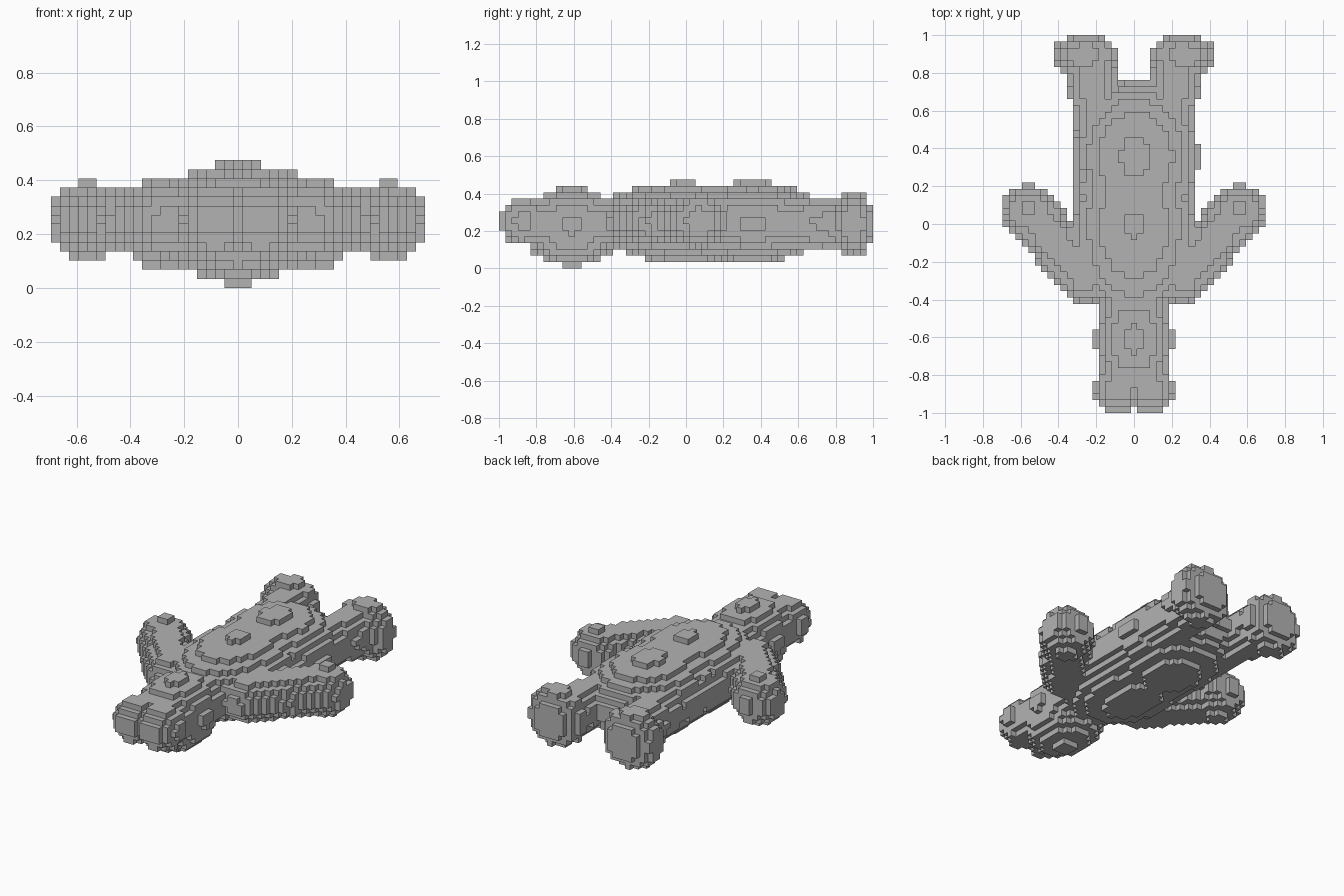
import bpy, bmesh
from mathutils import Vector

cube = bpy.data.objects.get("Cube")
if cube:
    bpy.data.objects.remove(cube, do_unlink=True)

V = 2 / 59                   # edge length of one block
NX, NY, NZ = 20, 29, 14      # half width, half length, layer count

grey = bpy.data.materials.new("plain_grey")
grey.use_nodes = True
colour = (0.45, 0.45, 0.45, 1)
grey.diffuse_color = colour
grey.node_tree.nodes["Principled BSDF"].inputs["Base Color"].default_value = colour


def blob(centre, radii, end=None):
    """Rounded volume: an ellipsoid, swept to a second centre if given."""
    return Vector(centre), Vector(end or centre), Vector(radii)


def inside(p, shape):
    a, b, r = shape
    axis = b - a
    t = 0
    if axis.length > 0:
        t = min(1, max(0, (p - a).dot(axis) / axis.length_squared))
    d = p - a - axis * t
    return sum((d[i] / r[i]) ** 2 for i in range(3)) <= 1


def mirrored(shape):
    flip = Vector((-1, 1, 1))
    a, b, r = shape
    return a * flip, b * flip, r


# Body volumes, part by part
parts = {
    "torso": [
        blob((0, -0.01, 0.247), (0.33, 0.50, 0.213)),     # chest
        blob((0, 0.175, 0.247), (0.325, 0.40, 0.20)),     # waist
        blob((0.01, 0.36, 0.247), (0.335, 0.40, 0.218)),  # hips
    ],
    "head": [
        blob((0, -0.61, 0.222), (0.208, 0.27, 0.21)),
        blob((0, -0.35, 0.24), (0.195, 0.10, 0.135), (0, -0.80, 0.25)),
    ],
}
limbs = {
    "ear": [blob((0.085, -0.87, 0.25), (0.13, 0.13, 0.13))],
    "arm": [
        blob((0.26, -0.28, 0.25), (0.14, 0.14, 0.125), (0.55, 0.06, 0.25)),
        blob((0.56, 0.07, 0.25), (0.14, 0.14, 0.145)),    # hand
    ],
    "leg": [
        blob((0.18, 0.50, 0.24), (0.133, 0.13, 0.135), (0.235, 0.88, 0.24)),
        blob((0.26, 0.895, 0.238), (0.175, 0.115, 0.175)),  # foot
    ],
}
for name, shapes in limbs.items():
    parts["left_" + name] = shapes
    parts["right_" + name] = [mirrored(s) for s in shapes]

# Fill the block grid; each block belongs to the first part that holds it
cells = {}
for i in range(-NX, NX + 1):
    for j in range(-NY, NY + 1):
        for k in range(NZ):
            p = Vector((i, j, k + 0.5)) * V
            for name, shapes in parts.items():
                if any(inside(p, s) for s in shapes):
                    cells[i, j, k] = name
                    break


def build_part(name):
    """Make the exposed block faces of one part."""
    bm = bmesh.new()
    corners = {}

    def corner(c):
        key = tuple(round(2 * x) for x in c)
        if key not in corners:
            corners[key] = bm.verts.new(c * V)
        return corners[key]

    for cell, owner in cells.items():
        if owner != name:
            continue
        centre = Vector(cell) + Vector((0, 0, 0.5))
        for axis in range(3):
            for sign in (-1, 1):
                n = Vector((0, 0, 0))
                n[axis] = sign
                if tuple(int(c + d) for c, d in zip(cell, n)) in cells:
                    continue
                u = Vector((0, 0, 0))
                u[(axis + 1) % 3] = 1
                w = n.cross(u)
                ring = [-u - w, u - w, u + w, w - u]
                bm.faces.new([corner(centre + (n + q) / 2) for q in ring])
    mesh = bpy.data.meshes.new(name)
    bm.to_mesh(mesh)
    bm.free()
    mesh.materials.append(grey)
    obj = bpy.data.objects.new(name, mesh)
    bpy.context.collection.objects.link(obj)


for part_name in parts:
    build_part(part_name)
